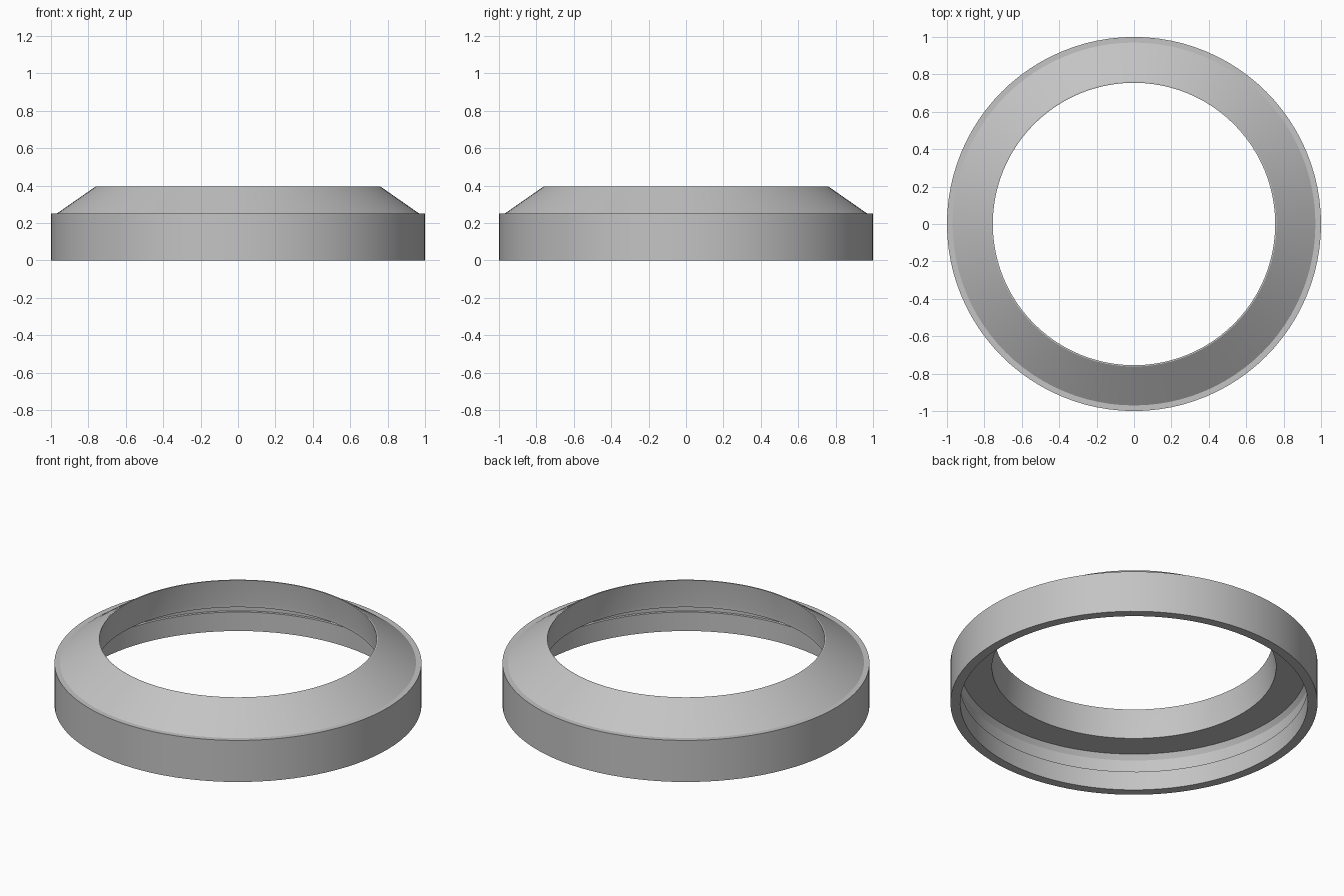
import bpy
import bmesh
from math import radians, tau
from mathutils import Matrix

cube = bpy.data.objects.get("Cube")
if cube:
    bpy.data.objects.remove(cube, do_unlink=True)

SEGMENTS = 96

grey = bpy.data.materials.new("plain grey")
grey.use_nodes = True
colour = (0.55, 0.55, 0.55, 1)
grey.diffuse_color = colour
grey.node_tree.nodes["Principled BSDF"].inputs["Base Color"].default_value = colour


def lathe(name, profile, material):
    """Revolve a closed (radius, height) profile about z."""
    bm = bmesh.new()
    rings = []
    for i in range(SEGMENTS):
        turn = Matrix.Rotation(tau * i / SEGMENTS, 3, "Z")
        rings.append([bm.verts.new(turn @ Matrix.Translation((r, 0, z)).translation)
                      for r, z in profile])
    count = len(profile)
    for i, ring in enumerate(rings):
        following = rings[(i + 1) % SEGMENTS]
        for j in range(count):
            k = (j + 1) % count
            bm.faces.new((ring[j], following[j], following[k], ring[k]))
    bmesh.ops.recalc_face_normals(bm, faces=bm.faces)
    mesh = bpy.data.meshes.new(name)
    bm.to_mesh(mesh)
    bm.free()
    mesh.materials.append(material)
    obj = bpy.data.objects.new(name, mesh)
    bpy.context.collection.objects.link(obj)
    return obj


outer_wall = [(1.0, 0), (1.0, 0.25), (0.97, 0.25)]
sloped_top = [(0.762, 0.395), (0.755, 0.395)]
bore = [(0.774, 0.245), (0.774, 0.224)]
# Snap groove under the ceiling, above the inner lip
inner_groove = [(0.945, 0.224), (0.963, 0.194), (0.963, 0.114), (0.947, 0.114), (0.947, 0)]

ring = lathe("bezel_ring", outer_wall + sloped_top + bore + inner_groove, grey)

bpy.ops.object.select_all(action="DESELECT")
ring.select_set(True)
bpy.context.view_layer.objects.active = ring
bpy.ops.object.shade_smooth_by_angle(angle=radians(20))
